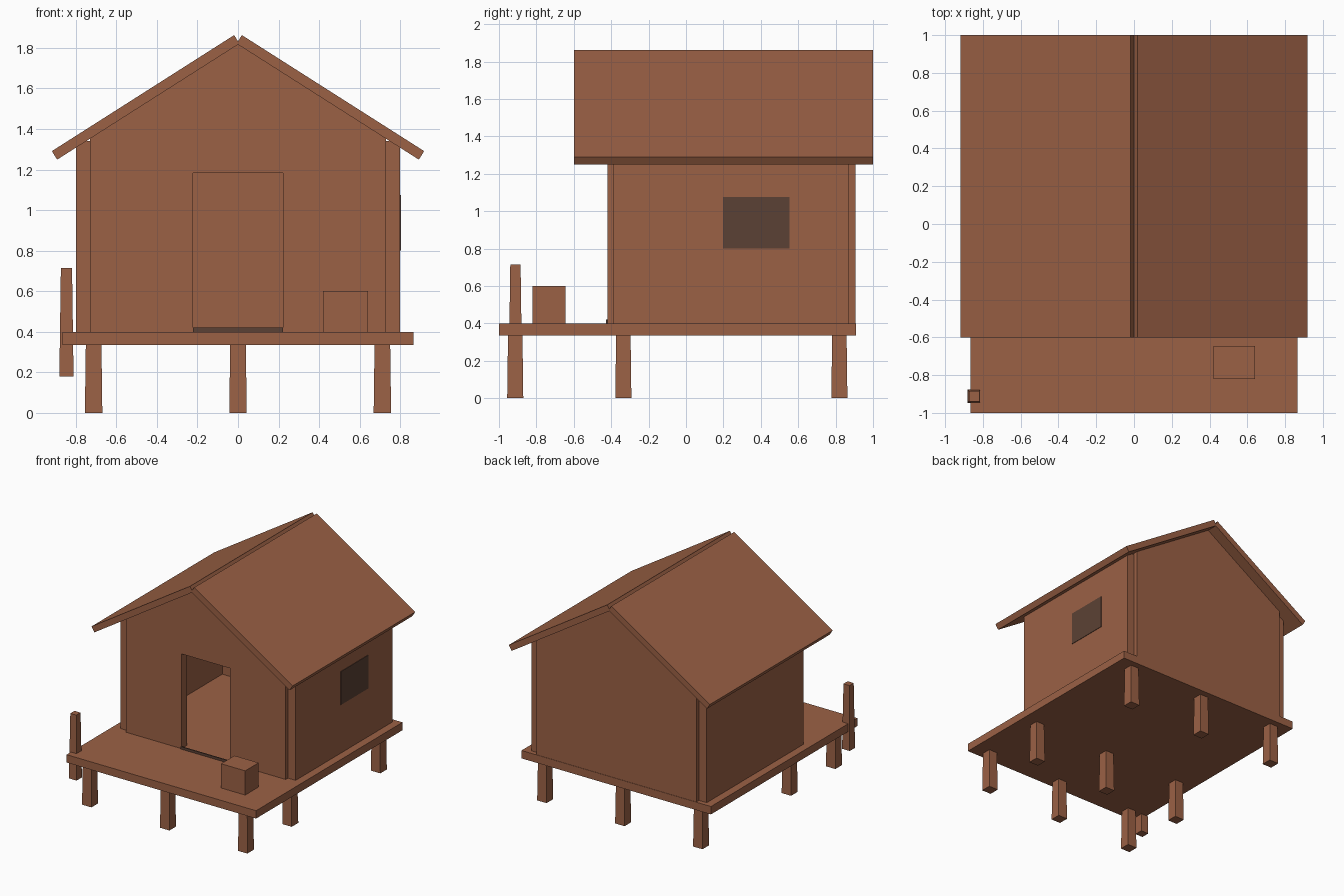
import bpy, bmesh, math
from mathutils import Vector

if "Cube" in bpy.data.objects:
    bpy.data.objects.remove(bpy.data.objects["Cube"])


def material(name, rgb):
    m = bpy.data.materials.new(name)
    m.diffuse_color = (*rgb, 1)
    m.use_nodes = True
    m.node_tree.nodes["Principled BSDF"].inputs["Base Color"].default_value = m.diffuse_color
    return m


WOOD = material("brown wood", (0.33, 0.12, 0.06))
DARK = material("dark brown", (0.105, 0.053, 0.035))


def finish(name, bm, mat):
    bmesh.ops.recalc_face_normals(bm, faces=bm.faces)
    me = bpy.data.meshes.new(name)
    bm.to_mesh(me)
    bm.free()
    me.materials.append(mat)
    ob = bpy.data.objects.new(name, me)
    bpy.context.collection.objects.link(ob)
    return ob


def box(name, x, y, z, mat=WOOD):
    """Box from (min, max) ranges."""
    bm = bmesh.new()
    bmesh.ops.create_cube(bm, size=1)
    for v in bm.verts:
        v.co = Vector([(r[0] + r[1]) / 2 + c * (r[1] - r[0]) for c, r in zip(v.co, (x, y, z))])
    return finish(name, bm, mat)


def post(name, x, y, z, bottom, top):
    """Square post that narrows upwards."""
    bm = bmesh.new()
    bmesh.ops.create_cube(bm, size=1)
    for v in bm.verts:
        w = top if v.co.z > 0 else bottom
        v.co = Vector((x + v.co.x * w, y + v.co.y * w, z[1] if v.co.z > 0 else z[0]))
    return finish(name, bm, WOOD)


def extrude_profile(name, pts, y0, y1):
    """Profile in the xz plane, extruded along y."""
    bm = bmesh.new()
    face = bm.faces.new([bm.verts.new((px, y0, pz)) for px, pz in pts])
    out = bmesh.ops.extrude_face_region(bm, geom=[face])
    verts = [g for g in out["geom"] if isinstance(g, bmesh.types.BMVert)]
    bmesh.ops.translate(bm, vec=(0, y1 - y0, 0), verts=verts)
    return finish(name, bm, WOOD)


# Deck on nine stilts
box("deck", (-0.865, 0.865), (-1.0, 0.91), (0.335, 0.40))
for y in (-0.913, -0.335, 0.82):
    for x in (-0.712, 0, 0.712):
        post("stilt", x, y, (0, 0.34), 0.086, 0.077)

# Mooring post at the front left corner, crate on the porch
post("mooring_post", -0.846, -0.912, (0.18, 0.715), 0.07, 0.055)
box("crate", (0.42, 0.64), (-0.82, -0.645), (0.40, 0.60))

# Gable walls, the front one with a doorway
right = [(0.73, 0.40), (0.73, 1.365), (0, 1.833)]
left = [(-0.73, 1.365), (-0.73, 0.40)]
doorway = [(-0.223, 0.40), (-0.223, 1.182), (0.223, 1.182), (0.223, 0.40)]
extrude_profile("front_wall", right + left + doorway, -0.42, -0.345)
extrude_profile("back_wall", right + left, 0.835, 0.907)

# Side walls and mirrored roof slabs
for side, s in (("left", -1), ("right", 1)):
    box(side + "_wall", sorted((s * 0.728, s * 0.80)), (-0.39, 0.872), (0.40, 1.34))
    slab = [(0.019, 1.863), (0.918, 1.291), (0.892, 1.249), (-0.007, 1.821)]
    extrude_profile(side + "_roof", [(s * px, pz) for px, pz in slab], -0.6, 1.0)

# Dark window plate and door sill
box("window", (0.796, 0.804), (0.197, 0.553), (0.80, 1.075), DARK)
box("door_sill", (-0.223, 0.223), (-0.429, -0.42), (0.40, 0.42), DARK)
